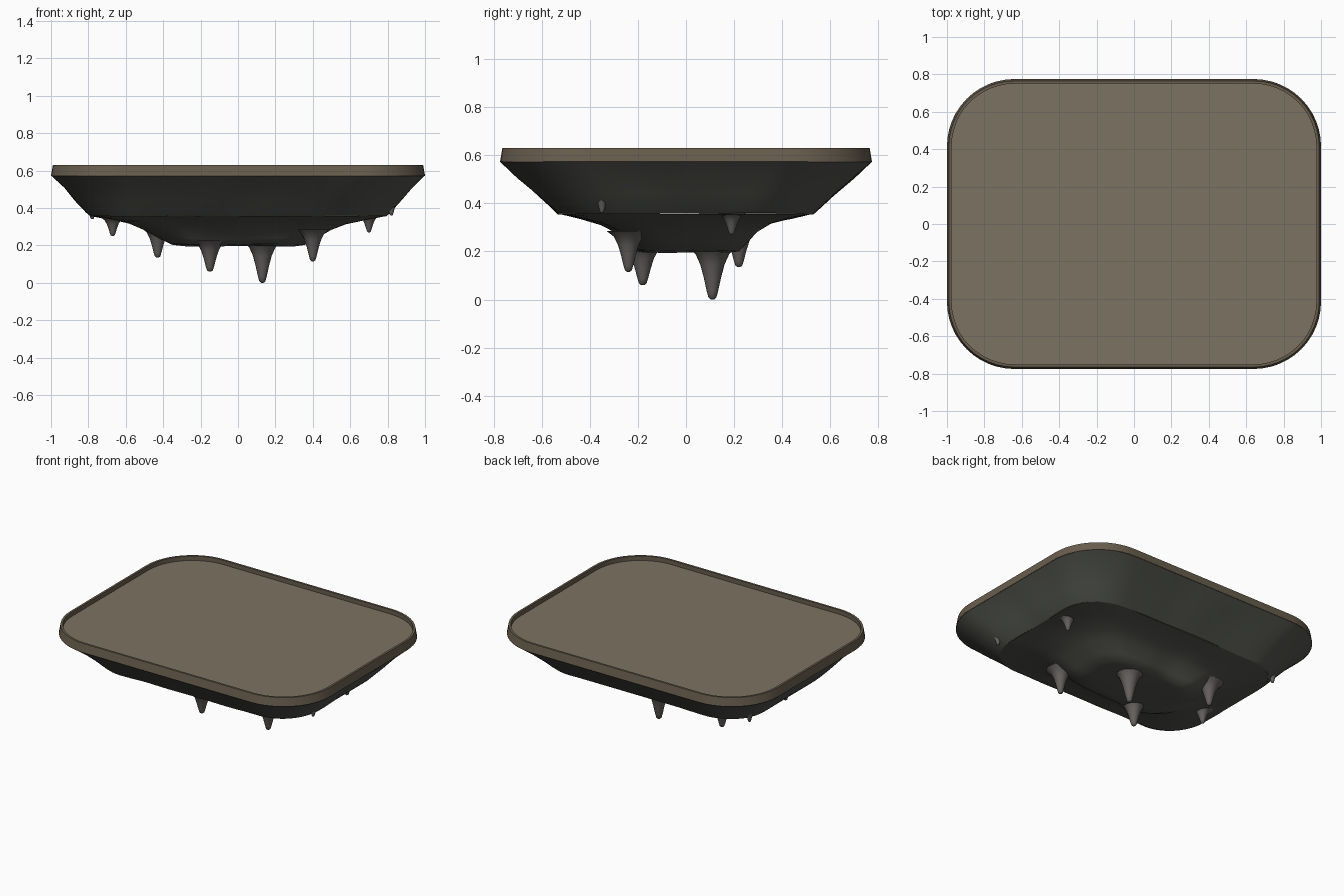
import bpy, bmesh, math
from mathutils import Vector, noise

if "Cube" in bpy.data.objects:
    bpy.data.objects.remove(bpy.data.objects["Cube"])


def material(name, rgb):
    m = bpy.data.materials.new(name)
    m.diffuse_color = (*rgb, 1)
    m.use_nodes = True
    m.node_tree.nodes["Principled BSDF"].inputs["Base Color"].default_value = m.diffuse_color
    return m


EARTH = material("earth", (0.20, 0.17, 0.12))
EDGE = material("edge", (0.14, 0.11, 0.075))
ROCK = material("rock", (0.085, 0.09, 0.075))
SPIKE = material("spike", (0.13, 0.12, 0.115))


def outline(hx, hy, r, z, corner=12, side=14):
    """Rounded rectangle with subdivided straight sides."""
    arcs = []
    for i, (sx, sy) in enumerate([(1, 1), (-1, 1), (-1, -1), (1, -1)]):
        c = Vector((sx * (hx - r), sy * (hy - r), z))
        arcs.append([c + r * Vector((math.cos(a), math.sin(a), 0)) for a in
                     [math.pi / 2 * (i + k / corner) for k in range(corner + 1)]])
    pts = []
    for i, arc in enumerate(arcs):
        nxt = arcs[(i + 1) % 4][0]
        pts += arc + [arc[-1].lerp(nxt, k / side) for k in range(1, side)]
    return pts


def loft(name, loops, mat, cap_first=False, cap_last=False, closed=False, rough=0.0, angle=30):
    bm = bmesh.new()
    rings = []
    for j, pts in enumerate(loops):
        ring = []
        for p in pts:
            q = p.copy()
            if rough and j > 0:
                q += rough * noise.noise_vector(p * 4)
            ring.append(bm.verts.new(q))
        rings.append(ring)
    pairs = list(zip(rings, rings[1:])) + ([(rings[-1], rings[0])] if closed else [])
    for a, b in pairs:
        n = len(a)
        for i in range(n):
            bm.faces.new((a[i], a[(i + 1) % n], b[(i + 1) % n], b[i]))
    if cap_first:
        bm.faces.new(rings[0])
    if cap_last:
        bm.faces.new(rings[-1])
    bmesh.ops.recalc_face_normals(bm, faces=bm.faces)
    me = bpy.data.meshes.new(name)
    bm.to_mesh(me)
    bm.free()
    ob = bpy.data.objects.new(name, me)
    bpy.context.collection.objects.link(ob)
    me.materials.append(mat)
    bpy.ops.object.select_all(action='DESELECT')
    bpy.context.view_layer.objects.active = ob
    ob.select_set(True)
    bpy.ops.object.shade_smooth_by_angle(angle=math.radians(angle))
    return ob


# Raised lip around the platform
loft("rim", [outline(*v) for v in [(1.0, 0.775, 0.36, 0.572), (0.99, 0.765, 0.35, 0.63),
                                   (0.975, 0.75, 0.335, 0.63), (0.975, 0.75, 0.335, 0.572)]],
     EDGE, closed=True)

# Recessed ground surface
loft("ground_plate", [outline(*v) for v in [(0.98, 0.755, 0.34, 0.578), (0.98, 0.755, 0.34, 0.6)]],
     EARTH, cap_first=True, cap_last=True)

# Sloping upper rock layer
loft("upper_rock", [outline(*v) for v in [
    (1.0, 0.775, 0.36, 0.574), (0.93, 0.70, 0.34, 0.51), (0.87, 0.62, 0.31, 0.44),
    (0.81, 0.55, 0.27, 0.375), (0.79, 0.53, 0.26, 0.357)]], ROCK, rough=0.008, angle=40)

# Lower rock layer, shallow outside and steeper near the middle
loft("lower_rock", [outline(*v) for v in [
    (0.79, 0.53, 0.26, 0.357), (0.70, 0.44, 0.24, 0.342), (0.58, 0.35, 0.22, 0.318),
    (0.50, 0.29, 0.19, 0.285), (0.42, 0.245, 0.17, 0.235), (0.36, 0.215, 0.15, 0.204),
    (0.30, 0.17, 0.12, 0.198), (0.12, 0.06, 0.05, 0.198)]],
     ROCK, cap_last=True, rough=0.012, angle=50)


# Hanging spikes: x, y, tip height, length, base radius
def spike(name, x, y, tip, length, r):
    profile = [(1.5, 1.0), (1.0, 0.86), (0.72, 0.66), (0.52, 0.42),
               (0.34, 0.16), (0.24, 0.04), (0.10, 0.0)]
    loops = []
    for w, h in profile:
        loops.append([Vector((x + r * w * math.cos(a), y + r * w * math.sin(a), tip + h * length))
                      for a in [math.tau * k / 20 for k in range(20)]])
    loft(name, loops, SPIKE, cap_first=True, cap_last=True, angle=60)


SPIKES = [(0.13, 0.11, 0.0, 0.22, 0.07), (-0.15, -0.18, 0.06, 0.17, 0.065),
          (0.40, -0.24, 0.115, 0.17, 0.06), (-0.43, 0.22, 0.135, 0.16, 0.06),
          (-0.67, -0.13, 0.25, 0.10, 0.045), (0.70, 0.19, 0.27, 0.09, 0.04),
          (0.82, -0.35, 0.36, 0.10, 0.035), (-0.78, 0.42, 0.34, 0.10, 0.035)]
for i, s in enumerate(SPIKES):
    spike(f"hanging_spike_{i + 1}", *s)
